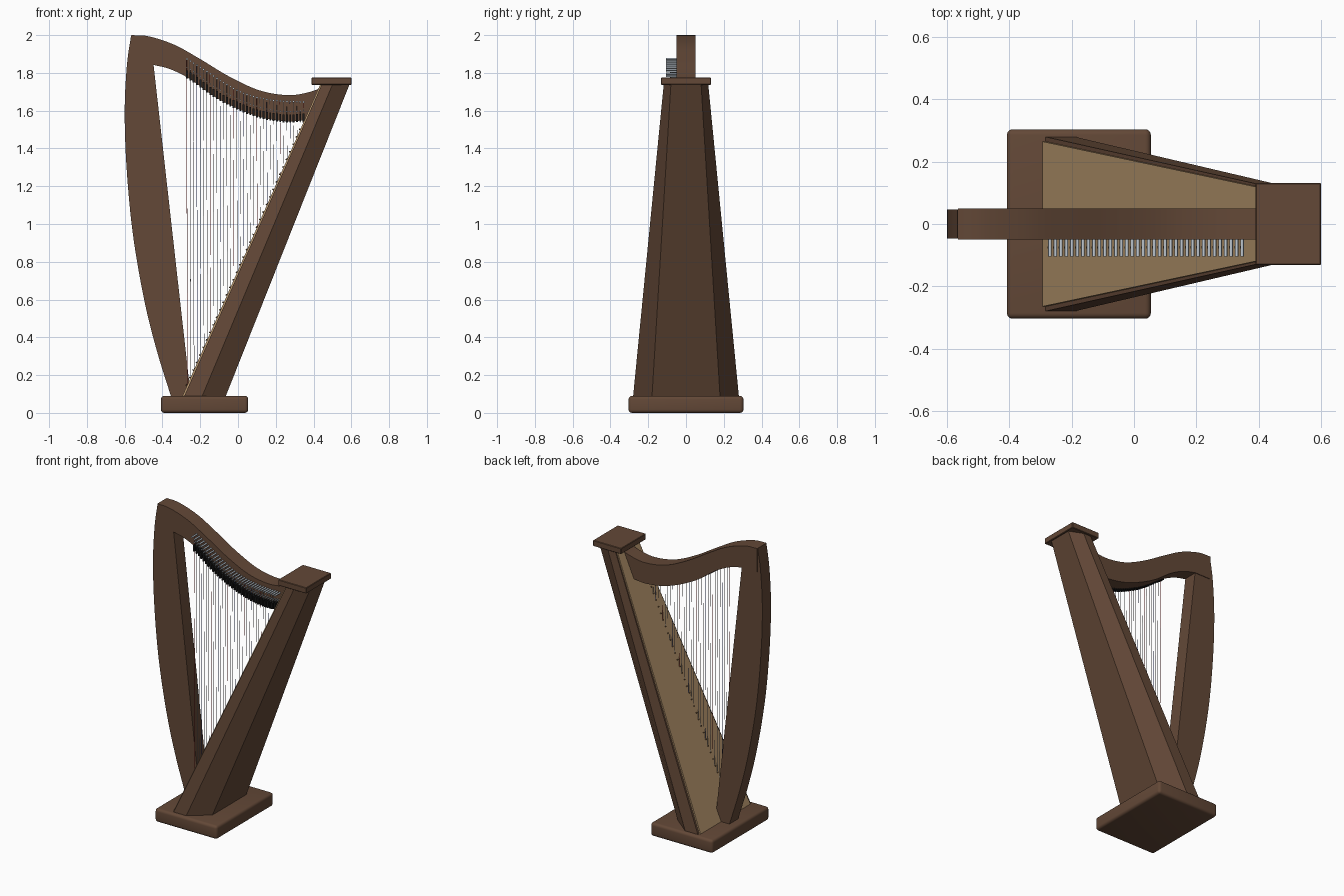
import bpy, bmesh, math
from mathutils import Vector, Matrix

cube = bpy.data.objects.get("Cube")
if cube:
    bpy.data.objects.remove(cube, do_unlink=True)


def material(name, r, g, b):
    m = bpy.data.materials.new(name)
    m.use_nodes = True
    m.diffuse_color = (r, g, b, 1)
    m.node_tree.nodes["Principled BSDF"].inputs["Base Color"].default_value = (r, g, b, 1)
    return m


WOOD = material("dark wood", 0.125, 0.065, 0.038)
BOARD = material("pale wood", 0.44, 0.285, 0.145)
PEG = material("peg brown", 0.22, 0.12, 0.05)
STEEL = material("steel", 0.52, 0.58, 0.64)
BLACK = material("black", 0.012, 0.012, 0.012)
GUT = material("string grey", 0.42, 0.42, 0.43)
RED = material("red string", 0.4, 0.02, 0.02)
BLUE = material("blue string", 0.02, 0.05, 0.32)


def finish(name, bm, *mats, smooth=None):
    bmesh.ops.recalc_face_normals(bm, faces=bm.faces)
    me = bpy.data.meshes.new(name)
    bm.to_mesh(me)
    bm.free()
    for m in mats:
        me.materials.append(m)
    ob = bpy.data.objects.new(name, me)
    bpy.context.collection.objects.link(ob)
    if smooth:
        bpy.ops.object.select_all(action='DESELECT')
        ob.select_set(True)
        bpy.context.view_layer.objects.active = ob
        bpy.ops.object.shade_smooth_by_angle(angle=math.radians(smooth))


def loft(name, low, high, mat, smooth=None):
    """Solid between two matching rings of points."""
    bm = bmesh.new()
    a = [bm.verts.new(p) for p in low]
    b = [bm.verts.new(p) for p in high]
    bm.faces.new(a)
    bm.faces.new(b)
    for i in range(len(a)):
        j = (i + 1) % len(a)
        bm.faces.new((a[i], a[j], b[j], b[i]))
    finish(name, bm, mat, smooth=smooth)


def slab(name, outline, half, mat):
    loft(name, [(x, -half, z) for x, z in outline],
         [(x, half, z) for x, z in outline], mat, 30)


def spline(pts, steps=6):
    """Smooth curve through the points."""
    p = [Vector(q) for q in pts]
    p = [2 * p[0] - p[1]] + p + [2 * p[-1] - p[-2]]
    out = []
    for a, b, c, d in zip(p, p[1:], p[2:], p[3:]):
        for s in range(steps):
            t = s / steps
            out.append(0.5 * (2 * b + (c - a) * t + (2 * a - 5 * b + 4 * c - d) * t ** 2
                              + (3 * b - a - 3 * c + d) * t ** 3))
    return out + [p[-2]]


def height(curve, x):
    for a, b in zip(curve, curve[1:]):
        if a.x <= x <= b.x:
            return a.y + (b.y - a.y) * (x - a.x) / (b.x - a.x)
    return curve[-1].y


def box(bm, x, y, z):
    """Box from three (low, high) ranges."""
    m = Matrix.Translation([sum(r) / 2 for r in (x, y, z)])
    m = m @ Matrix.Diagonal([r[1] - r[0] for r in (x, y, z)] + [1])
    bmesh.ops.create_cube(bm, size=1, matrix=m)


def rod(bm, a, b, radius, sides, index=0):
    a, b = Vector(a), Vector(b)
    turn = (b - a).to_track_quat('Z', 'Y').to_matrix().to_4x4()
    res = bmesh.ops.create_cone(bm, cap_ends=True, segments=sides, radius1=radius,
                                radius2=radius, depth=(b - a).length,
                                matrix=Matrix.Translation((a + b) / 2) @ turn)
    for f in {f for v in res["verts"] for f in v.link_faces}:
        f.material_index = index


# Base and top cap
bm = bmesh.new()
box(bm, (-0.408, 0.054), (-0.304, 0.304), (0, 0.09))
bmesh.ops.bevel(bm, geom=bm.edges[:], offset=0.018, segments=4, profile=0.5, affect='EDGES')
finish("base", bm, WOOD, smooth=40)
bm = bmesh.new()
box(bm, (0.39, 0.6), (-0.132, 0.132), (1.737, 1.776))
bmesh.ops.bevel(bm, geom=bm.edges[:], offset=0.003, segments=1, affect='EDGES')
finish("top_cap", bm, WOOD)

# Tapered sound box and its soundboard
FOOT, HEAD = 0.088, 1.738


def ring(half, z):
    return [(x, y, z) for x, y in half] + [(x, -y, z) for x, y in reversed(half)]


loft("sound_box", ring([(-0.285, 0.28), (-0.19, 0.28), (-0.065, 0.18)], FOOT),
     ring([(0.443, 0.118), (0.50, 0.118), (0.59, 0.08)], HEAD), WOOD)
loft("soundboard", ring([(-0.295, 0.265), (-0.275, 0.265)], FOOT),
     ring([(0.435, 0.11), (0.455, 0.11)], HEAD), BOARD)

# Neck and pillar
top = spline([(-0.565, 2.0), (-0.47, 1.993), (-0.335, 1.948), (-0.2, 1.873), (-0.045, 1.78),
              (0.115, 1.707), (0.27, 1.682), (0.39, 1.702), (0.45, 1.73)])
under = spline([(-0.447, 1.842), (-0.36, 1.82), (-0.255, 1.768), (-0.125, 1.675),
                (0.01, 1.605), (0.14, 1.56), (0.27, 1.543), (0.37, 1.553)])
slab("neck", [(-0.565, 1.842)] + top + under[::-1], 0.05, WOOD)
outer = spline([(-0.566, 1.998), (-0.588, 1.842), (-0.6, 1.6), (-0.59, 1.3), (-0.557, 0.95),
                (-0.497, 0.6), (-0.43, 0.33), (-0.355, FOOT)])
slab("pillar", outer + [(-0.25, FOOT), (-0.447, 1.842), (-0.5, 1.95)], 0.046, WOOD)

# Strings with pins, levers and soundboard pegs
pin_line = spline([(-0.28, 1.88), (-0.2, 1.83), (0.0, 1.705), (0.17, 1.657), (0.36, 1.645)])
strings, pins, levers, pegs = (bmesh.new() for _ in range(4))
COUNT, Y = 36, -0.075
for i in range(COUNT):
    t = i / (COUNT - 1)
    x = -0.27 + 0.617 * t
    pin_z, edge = height(pin_line, x), height(under, x)
    foot = FOOT + (x + 0.295) * (HEAD - FOOT) / 0.73
    tint = {0: 1, 3: 2}.get(i % 7, 0)
    rod(strings, (x + 0.002, Y, foot - 0.005), (x - 0.002, Y, pin_z), 0.0015 - 0.0007 * t, 5, tint)
    rod(pins, (x, -0.045, pin_z), (x, -0.105, pin_z), 0.0055, 8)
    rod(pins, (x, -0.045, edge + 0.052), (x, -0.082, edge + 0.052), 0.004, 6)
    box(levers, (x - 0.005, x + 0.005), (-0.085, -0.045), (edge - 0.006, edge + 0.036))
    rod(pegs, (x + 0.004, Y, foot), (x - 0.006, Y, foot + 0.004), 0.004, 8)
finish("strings", strings, GUT, RED, BLUE)
finish("tuning_pins", pins, STEEL, smooth=50)
finish("levers", levers, BLACK)
finish("string_pegs", pegs, PEG)
